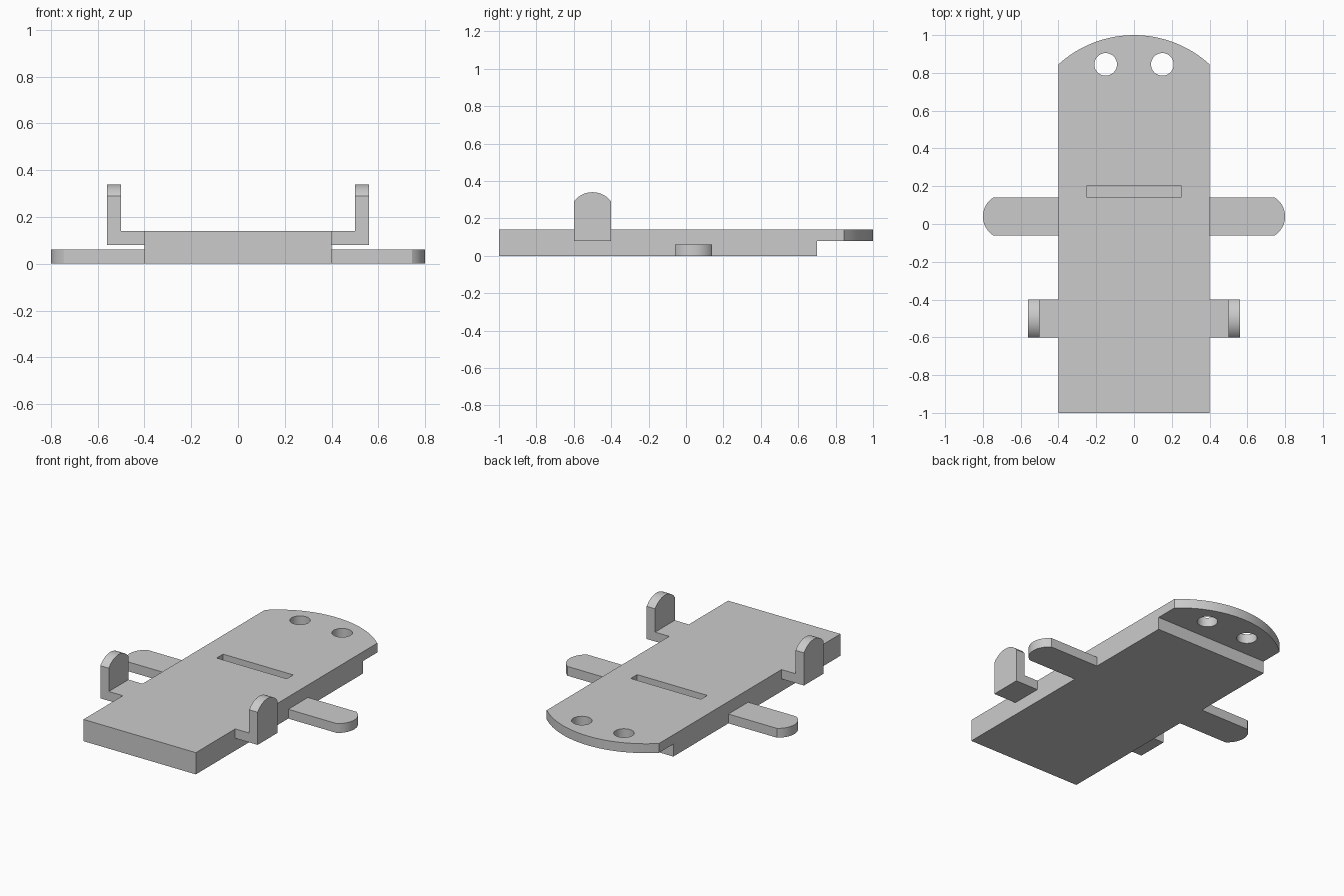
import bpy, bmesh, math
from mathutils import Vector

if "Cube" in bpy.data.objects:
    bpy.data.objects.remove(bpy.data.objects["Cube"], do_unlink=True)

grey = bpy.data.materials.new("plain_grey")
grey.use_nodes = True
grey.diffuse_color = (0.6, 0.6, 0.6, 1)
grey.node_tree.nodes["Principled BSDF"].inputs["Base Color"].default_value = (0.6, 0.6, 0.6, 1)


def arc(half, start, rise, steps=24):
    """Shallow arc from (half, start) over (0, start + rise) to (-half, start)."""
    r = (half * half + rise * rise) / (2 * rise)
    a = math.asin(half / r)
    turns = [a - 2 * a * i / steps for i in range(steps + 1)]
    return [(r * math.sin(t), start + rise - r + r * math.cos(t)) for t in turns]


def prism(name, points, axis, low, high):
    """Extrude a 2D outline along an axis; the outline uses the other two axes in order."""
    def place(p, h):
        v = list(p)
        v.insert("xyz".index(axis), h)
        return Vector(v)
    bm = bmesh.new()
    face = bm.faces.new([bm.verts.new(place(p, low)) for p in points])
    out = bmesh.ops.extrude_face_region(bm, geom=[face])
    top = [g for g in out["geom"] if isinstance(g, bmesh.types.BMVert)]
    bmesh.ops.translate(bm, verts=top, vec=place((0, 0), high - low))
    bmesh.ops.recalc_face_normals(bm, faces=bm.faces)
    mesh = bpy.data.meshes.new(name)
    bm.to_mesh(mesh)
    bm.free()
    mesh.materials.append(grey)
    ob = bpy.data.objects.new(name, mesh)
    bpy.context.collection.objects.link(ob)
    return ob


def rect(x0, x1, y0, y1):
    return [(x0, y0), (x1, y0), (x1, y1), (x0, y1)]


def activate(ob):
    bpy.ops.object.select_all(action='DESELECT')
    ob.select_set(True)
    bpy.context.view_layer.objects.active = ob


def boolean(ob, tool, operation='DIFFERENCE'):
    mod = ob.modifiers.new("cut", 'BOOLEAN')
    mod.operation, mod.solver, mod.object = operation, 'EXACT', tool
    activate(ob)
    bpy.ops.object.modifier_apply(modifier=mod.name)
    bpy.data.objects.remove(tool, do_unlink=True)


def finish(ob, mirrored=False):
    if mirrored:
        mod = ob.modifiers.new("mirror", 'MIRROR')
        mod.use_mirror_merge = False
        activate(ob)
        bpy.ops.object.modifier_apply(modifier=mod.name)
    activate(ob)
    bpy.ops.object.shade_smooth_by_angle(angle=math.radians(30))


# Base plate with a rounded back end, thinned under the back lip
base = prism("base_plate", [(-0.4, -1), (0.4, -1)] + arc(0.4, 0.845, 0.155), "z", 0, 0.14)
boolean(base, prism("lip_cutter", rect(-0.6, 0.6, 0.7, 1.2), "z", -0.1, 0.08))

# Blind slot across the top
boolean(base, prism("slot_cutter", rect(-0.25, 0.25, 0.14, 0.205), "z", 0.08, 0.3))

# Two round holes through the lip
for x in (-0.15, 0.15):
    turns = [math.tau * i / 32 for i in range(32)]
    ring = [(x + 0.06 * math.cos(t), 0.845 + 0.06 * math.sin(t)) for t in turns]
    boolean(base, prism("hole_cutter", ring, "z", 0, 0.3))
finish(base)

# Flat side arms with rounded tips
tip = [(d, s + 0.04) for s, d in arc(0.1, 0.745, 0.055)]
finish(prism("side_arms", [(0.4, 0.14)] + tip + [(0.4, -0.06)], "z", 0, 0.06), True)

# L-shaped side brackets with round-topped uprights
profile = [(0.4, 0.08), (0.56, 0.08), (0.56, 0.5), (0.5, 0.5), (0.5, 0.14), (0.4, 0.14)]
brackets = prism("side_brackets", profile, "y", -0.8, -0.2)
crown = [(s - 0.5, h) for s, h in arc(0.1, 0.29, 0.05)]
boolean(brackets, prism("crown_tool", [(-0.6, 0), (-0.4, 0)] + crown, "x", 0.2, 0.8), 'INTERSECT')
finish(brackets, True)
